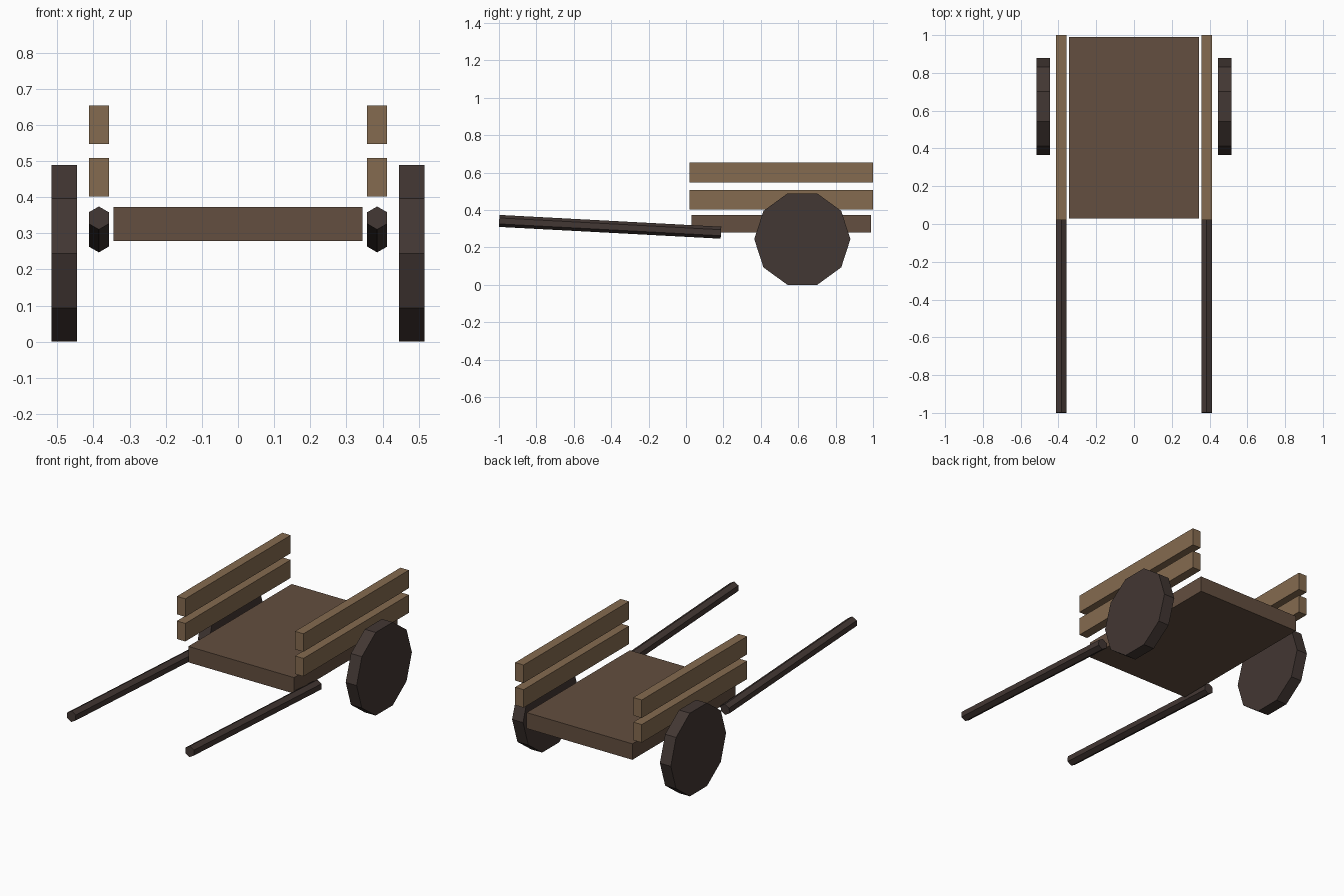
import bpy
import math
from mathutils import Vector

if "Cube" in bpy.data.objects:
    bpy.data.objects.remove(bpy.data.objects["Cube"])


def material(name, rgb):
    m = bpy.data.materials.new(name)
    m.diffuse_color = (*rgb, 1.0)
    m.use_nodes = True
    m.node_tree.nodes["Principled BSDF"].inputs["Base Color"].default_value = m.diffuse_color
    return m


dark_wood = material("dark_wood", (0.055, 0.038, 0.033))
brown_wood = material("brown_wood", (0.125, 0.077, 0.050))
light_wood = material("light_wood", (0.235, 0.147, 0.079))


def finish(name, mat):
    obj = bpy.context.object
    obj.name = name
    obj.data.materials.append(mat)
    return obj


def box(name, x, y, z, mat):
    """Box from (min, max) ranges on each axis."""
    bpy.ops.mesh.primitive_cube_add(size=1, location=[sum(r) / 2 for r in (x, y, z)])
    obj = finish(name, mat)
    obj.scale = [r[1] - r[0] for r in (x, y, z)]
    bpy.ops.object.transform_apply(location=False, rotation=False, scale=True)


def rod(name, start, end, radius, sides, roll, mat):
    """Flat-sided prism between two points, rolled about its own axis."""
    a, b = Vector(start), Vector(end)
    bpy.ops.mesh.primitive_cylinder_add(vertices=sides, radius=radius, depth=(b - a).length)
    obj = finish(name, mat)
    obj.rotation_euler.z = roll
    bpy.ops.object.transform_apply(location=False, rotation=True, scale=False)
    obj.rotation_euler = (b - a).to_track_quat('Z', 'Y').to_euler()
    obj.location = (a + b) / 2


# Cart bed
box("bed", (-0.344, 0.344), (0.03, 0.99), (0.279, 0.373), brown_wood)

for side, s in (("left", -1), ("right", 1)):
    # Two side rails
    rail_x = sorted((s * 0.357, s * 0.412))
    box(f"{side}_lower_rail", rail_x, (0.02, 1.0), (0.402, 0.508), light_wood)
    box(f"{side}_upper_rail", rail_x, (0.02, 1.0), (0.547, 0.653), light_wood)

    # Sloping hexagonal pulling shaft, with a ridge on top
    rod(f"{side}_shaft", (s * 0.385, -0.999, 0.342), (s * 0.385, 0.187, 0.279),
        0.032, 6, 0, dark_wood)

    # Ten-sided solid wheel, resting on a flat
    bpy.ops.mesh.primitive_cylinder_add(vertices=10, radius=0.257, depth=0.071,
                                        location=(s * 0.481, 0.622, 0.2445),
                                        rotation=(0, math.pi / 2, 0))
    finish(f"{side}_wheel", dark_wood)
